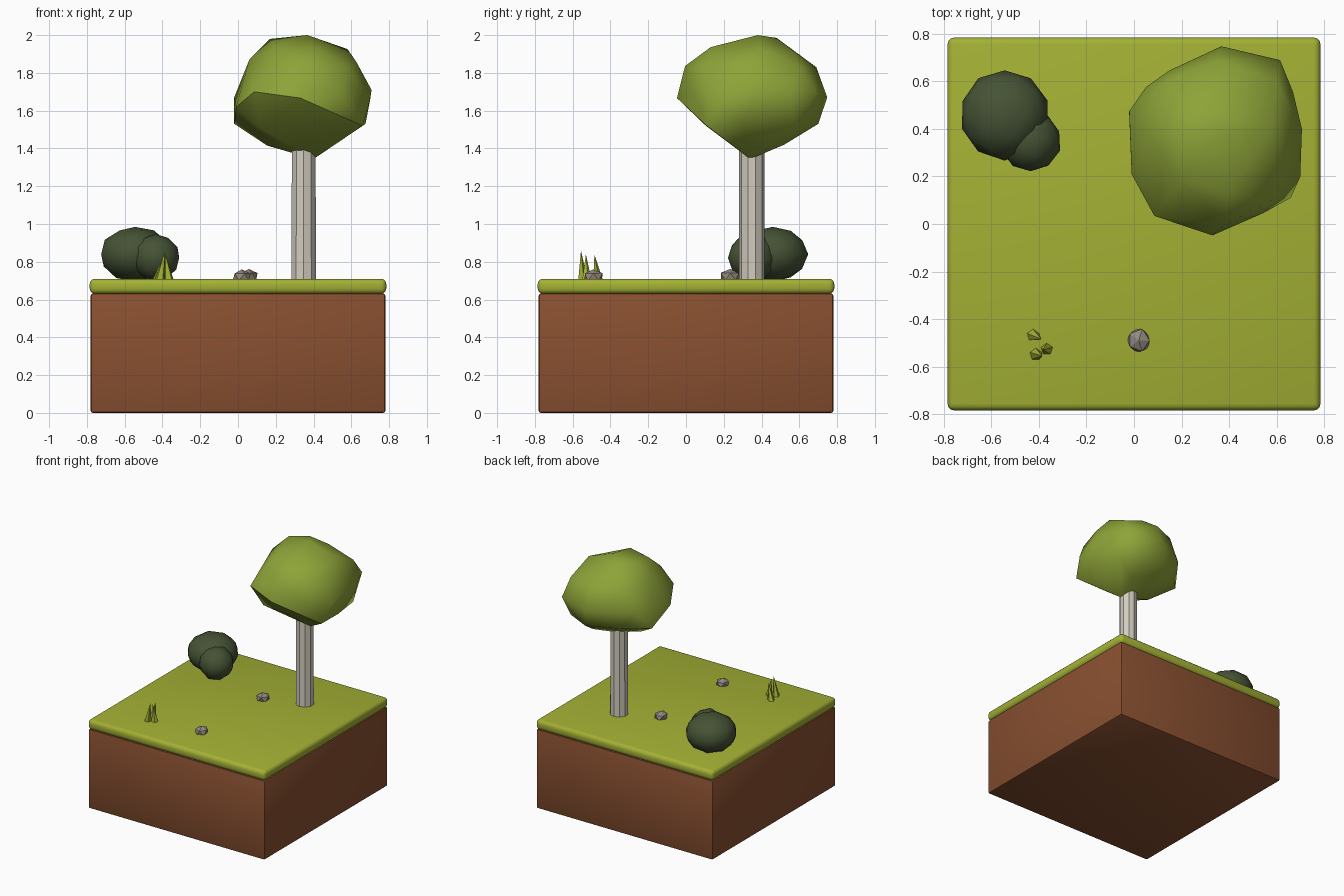
import bpy, bmesh, random
from mathutils import Vector

if "Cube" in bpy.data.objects:
    bpy.data.objects.remove(bpy.data.objects["Cube"])

random.seed(4)
COLORS = {
    "soil": (0.25, 0.08, 0.03), "grass": (0.37, 0.44, 0.035),
    "leaf": (0.27, 0.37, 0.04), "bush": (0.06, 0.085, 0.035),
    "bark": (0.64, 0.60, 0.52), "stone": (0.30, 0.25, 0.22),
}
MATS = {}
for key, c in COLORS.items():
    MATS[key] = bpy.data.materials.new(key)
    MATS[key].diffuse_color = (*c, 1)


def finish(name, bm, mat, smooth=None):
    bmesh.ops.recalc_face_normals(bm, faces=bm.faces)
    me = bpy.data.meshes.new(name)
    bm.to_mesh(me)
    bm.free()
    ob = bpy.data.objects.new(name, me)
    bpy.context.collection.objects.link(ob)
    me.materials.append(MATS[mat])
    if smooth is not None:
        bpy.ops.object.select_all(action='DESELECT')
        ob.select_set(True)
        bpy.context.view_layer.objects.active = ob
        bpy.ops.object.shade_smooth_by_angle(angle=smooth)
    return ob


def slab(name, half, z0, z1, bevel, segs, mat):
    bm = bmesh.new()
    bmesh.ops.create_cube(bm, size=1)
    for v in bm.verts:
        v.co = (v.co.x * 2 * half, v.co.y * 2 * half, (z0 + z1) / 2 + v.co.z * (z1 - z0))
    bmesh.ops.bevel(bm, geom=bm.edges[:], offset=bevel, segments=segs,
                    profile=0.5, affect='EDGES')
    return finish(name, bm, mat, 0.6)


def blob(name, center, radii, subdiv, jitter, mat, smooth=None):
    bm = bmesh.new()
    bmesh.ops.create_icosphere(bm, subdivisions=subdiv, radius=1)
    for v in bm.verts:
        d = v.co * (1 + random.uniform(-jitter, jitter))
        v.co = Vector(center) + Vector([a * b for a, b in zip(d, radii)])
    return finish(name, bm, mat, smooth)


# Ground block with grass layer
slab("soil_block", 0.78, 0.0, 0.632, 0.012, 2, "soil")
slab("grass_layer", 0.785, 0.63, 0.71, 0.028, 3, "grass")

# Tree trunk
bm = bmesh.new()
bmesh.ops.create_cone(bm, cap_ends=True, segments=10, radius1=0.068, radius2=0.066, depth=0.80)
bmesh.ops.translate(bm, verts=bm.verts, vec=(0.348, 0.348, 1.10))
finish("tree_trunk", bm, "bark")

# Faceted tree crown, hull of ring points from bottom to top
crown = [
    (.40, .34, 1.344), (.155, .35, 1.415), (.46, .52, 1.42),
    (.66, .11, 1.52), (.675, .30, 1.53), (.62, .57, 1.51), (.40, .70, 1.53),
    (-.02, .46, 1.53), (.12, .15, 1.51), (.35, .105, 1.52), (.12, .60, 1.54),
    (.368, .748, 1.67), (.615, .69, 1.70), (.67, .555, 1.70), (.707, .40, 1.71),
    (.70, .20, 1.66), (.544, .046, 1.68), (.33, -.048, 1.667), (.086, .034, 1.70),
    (-.01, .21, 1.62), (-.02, .475, 1.67), (.05, .576, 1.68), (.15, .647, 1.68),
    (.627, .30, 1.857), (.58, .40, 1.926), (.17, .40, 1.98), (.30, .48, 1.985),
    (.40, .577, 1.91), (.35, .69, 1.83), (.15, .60, 1.84), (.06, .35, 1.87),
    (.38, -.005, 1.836), (.19, .05, 1.82), (.40, .13, 1.936), (.58, .10, 1.83),
    (.20, .18, 1.93), (.60, .60, 1.83), (.367, .38, 2.0),
]
bm = bmesh.new()
for p in crown:
    bm.verts.new(p)
res = bmesh.ops.convex_hull(bm, input=bm.verts)
loose = [v for v in bm.verts if not v.link_faces]
bmesh.ops.delete(bm, geom=loose, context='VERTS')
finish("tree_crown", bm, "leaf", 0.75)

# Two-lobed bush
blob("bush_large", (-0.545, 0.46, 0.84), (0.188, 0.19, 0.146), 2, 0.02, "bush", 0.8)
blob("bush_small", (-0.435, 0.35, 0.822), (0.128, 0.13, 0.125), 2, 0.02, "bush", 0.8)

# Stones
blob("stone_front", (0.02, -0.49, 0.72), (0.052, 0.054, 0.042), 1, 0.06, "stone")
blob("stone_back", (0.058, 0.235, 0.722), (0.054, 0.056, 0.042), 1, 0.06, "stone")

# Grass tuft of leaning blades
blades = [((-.428, -.467), (-.39, -.485, .838)),
          ((-.415, -.548), (-.386, -.556, .86)),
          ((-.366, -.527), (-.384, -.53, .84))]
for i, (base, tip) in enumerate(blades):
    bm = bmesh.new()
    bmesh.ops.create_cone(bm, cap_ends=True, segments=5, radius1=0.028, radius2=0, depth=1)
    bmesh.ops.remove_doubles(bm, verts=bm.verts, dist=1e-4)
    for v in bm.verts:
        v.co = Vector(tip) if v.co.z > 0 else Vector((base[0] + v.co.x, base[1] + v.co.y, 0.70))
    finish(f"grass_blade_{i + 1}", bm, "grass")

for m in bpy.data.materials:
    if m.users and not m.is_grease_pencil:
        m.use_nodes = True
        m.node_tree.nodes["Principled BSDF"].inputs["Base Color"].default_value = m.diffuse_color
